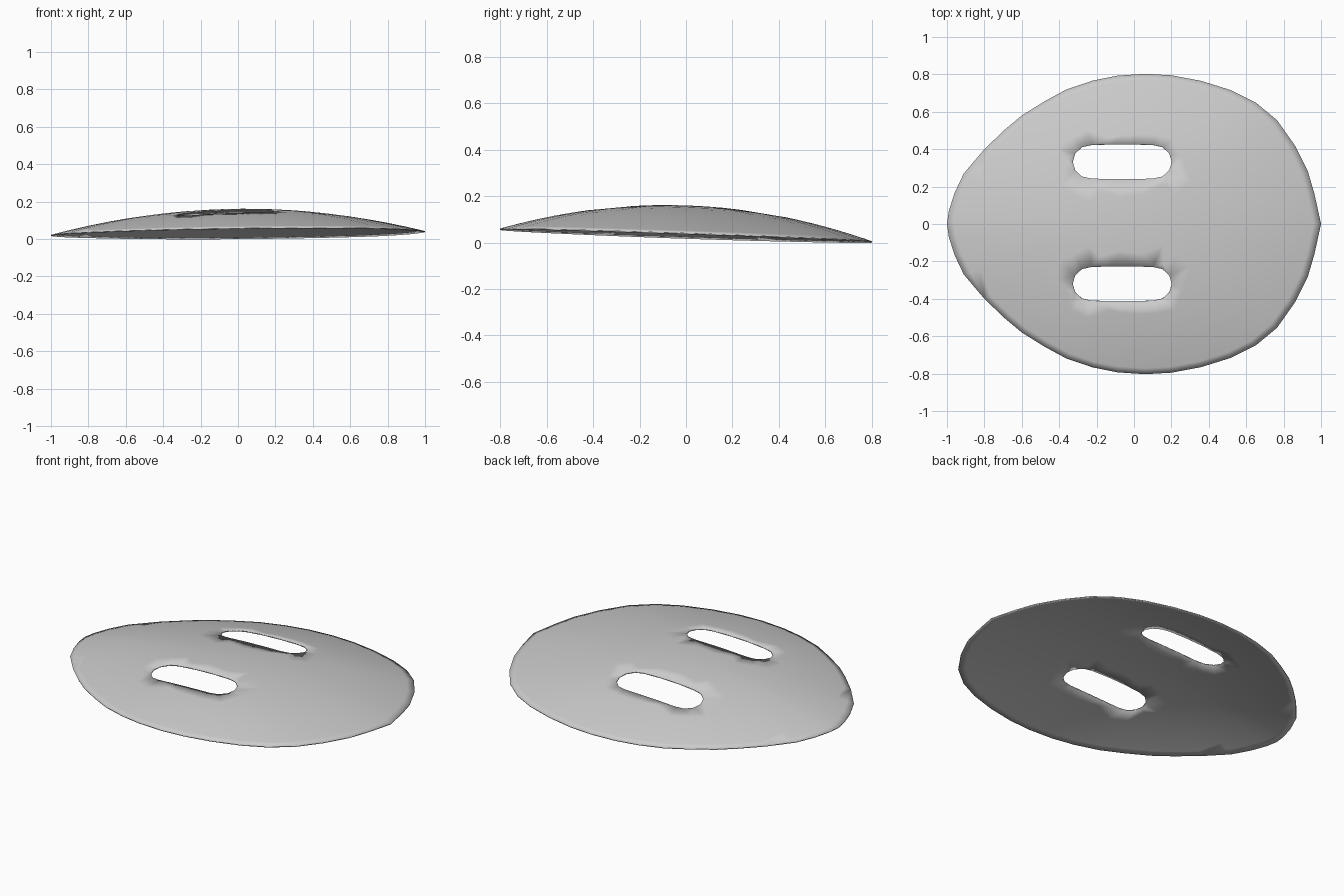
import bpy, bmesh, math
from mathutils import Vector
from mathutils.geometry import delaunay_2d_cdt

if "Cube" in bpy.data.objects:
    bpy.data.objects.remove(bpy.data.objects["Cube"])

# Half outline of the mask, from left tip to right tip (mirrored in y)
half = [(-1, 0), (-0.99, 0.07), (-0.96, 0.165), (-0.91, 0.27), (-0.80, 0.40),
        (-0.69, 0.505), (-0.60, 0.58), (-0.48, 0.655), (-0.36, 0.72),
        (-0.22, 0.767), (-0.09, 0.793), (0.06, 0.803), (0.20, 0.795),
        (0.36, 0.765), (0.52, 0.715), (0.65, 0.65), (0.765, 0.555),
        (0.86, 0.42), (0.93, 0.28), (0.965, 0.16), (1, 0)]
outline = [Vector(p) for p in half] + [Vector((x, -y)) for x, y in half[-2:0:-1]]

# Right half of an eye slot outline, relative to its centre
quarter = [(0.265, 0), (0.252, 0.045), (0.215, 0.079), (0.165, 0.09), (0.06, 0.093)]


def eye_loop(cx, cy):
    right = quarter[::-1] + [(x, -y) for x, y in quarter[1:]]
    left = [(-x, y) for x, y in right[::-1]]
    return [Vector((cx + x, cy + y)) for x, y in right + left]


eyes = [(-0.063, 0.333), (-0.063, -0.32)]


def in_eye(p, grow=0.0):
    return any((abs(p.x - cx) / (0.265 + grow)) ** 3
               + (abs(p.y - cy) / (0.093 + grow)) ** 3 < 1 for cx, cy in eyes)


def rim_fraction(p):
    """0 at the centre, 1 on the outline."""
    if p.length < 1e-6:
        return 0.0
    best = 0.0
    for a, b in zip(outline, outline[1:] + outline[:1]):
        e = b - a
        n = Vector((e.y, -e.x))
        if n.dot(a) < 0:
            n = -n
        best = max(best, n.dot(p) / n.dot(a))
    return best


def height(p):
    # shallow dome on a slightly tilted rim plane
    r = min(rim_fraction(p), 1.0)
    return 0.032 + 0.01 * p.x - 0.034 * p.y + 0.128 * (1 - r * r)


# Flat triangulation: outline, eye slots and inner rings
points, edges = [], []


def add_loop(loop):
    s = len(points)
    points.extend(loop)
    edges.extend((s + i, s + (i + 1) % len(loop)) for i in range(len(loop)))


add_loop(outline)
for c in eyes:
    add_loop(eye_loop(*c))
points.append(Vector((0, 0)))
for k, step in ((0.1, 4), (0.2, 4), (0.3, 2), (0.4, 2), (0.5, 2), (0.6, 1),
                (0.7, 1), (0.8, 1), (0.9, 1), (0.96, 1)):
    points.extend(p * k for p in outline[::step] if not in_eye(p * k, 0.03))
verts, _, faces, *_ = delaunay_2d_cdt(points, edges, [], 0, 1e-5)

# Domed mask shell
bm = bmesh.new()
bv = [bm.verts.new((p.x, p.y, height(p))) for p in verts]
for f in faces:
    c = sum((verts[i] for i in f), Vector((0, 0))) / len(f)
    if not in_eye(c):
        bm.faces.new([bv[i] for i in f])
bmesh.ops.delete(bm, geom=[v for v in bm.verts if not v.link_faces], context='VERTS')
for f in bm.faces:
    f.normal_update()
    if f.normal.z < 0:
        f.normal_flip()
    f.smooth = True
me = bpy.data.meshes.new("mask_shell")
bm.to_mesh(me)
bm.free()
mask = bpy.data.objects.new("mask_shell", me)
bpy.context.collection.objects.link(mask)

# Thin wall
wall = mask.modifiers.new("wall", 'SOLIDIFY')
wall.thickness = 0.006
wall.offset = -1
